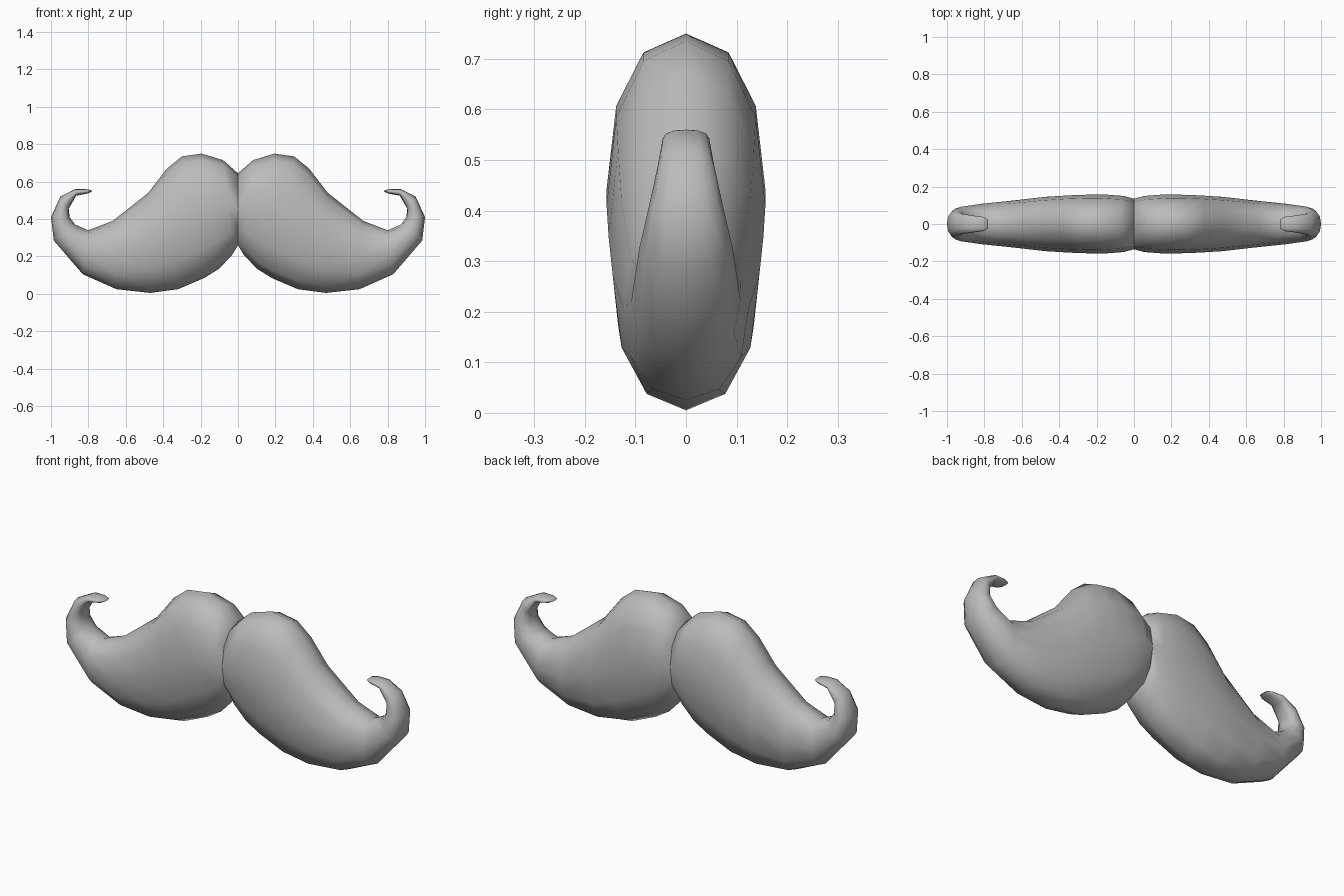
import bpy, bmesh, math
from mathutils import Vector

cube = bpy.data.objects.get("Cube")
if cube:
    bpy.data.objects.remove(cube, do_unlink=True)

mat = bpy.data.materials.new("soft grey")
mat.use_nodes = True
grey = (0.5, 0.5, 0.5, 1)
mat.diffuse_color = grey
mat.node_tree.nodes["Principled BSDF"].inputs["Base Color"].default_value = grey

SIDES = 12
# Ribs from the middle to the curled tip: upper x, z, lower x, z, half depth
RIBS = [
    (0, .645, 0, .26, .135),
    (.08, .715, .03, .21, .15),
    (.195, .75, .10, .135, .157),
    (.30, .735, .18, .085, .157),
    (.38, .67, .32, .025, .153),
    (.48, .54, .47, .005, .145),
    (.67, .39, .65, .025, .124),
    (.80, .34, .83, .105, .108),
    (.87, .37, .985, .285, .092),
    (.90, .41, 1.0, .41, .073),
    (.905, .455, .95, .52, .056),
    (.865, .525, .87, .56, .046),
    (.80, .537, .81, .56, .038),
    (.78, .547, .785, .555, .025),
]


def soft(v):
    # Slightly boxier than a plain ellipse
    return math.copysign(abs(v) ** 0.9, v)


def moustache_half(name, side):
    bm = bmesh.new()
    rings = []
    for ux, uz, lx, lz, depth in RIBS:
        upper, lower = Vector((ux * side, 0, uz)), Vector((lx * side, 0, lz))
        mid, arm = (upper + lower) / 2, (upper - lower) / 2
        ring = []
        for i in range(SIDES):
            a = math.tau * i / SIDES
            p = mid + arm * soft(math.cos(a))
            p.y = depth * soft(math.sin(a))
            ring.append(bm.verts.new(p))
        rings.append(ring)
    for a, b in zip(rings, rings[1:]):
        for i in range(SIDES):
            j = (i + 1) % SIDES
            bm.faces.new((a[i], a[j], b[j], b[i]))
    bm.faces.new(rings[0])
    bm.faces.new(rings[-1])
    bmesh.ops.recalc_face_normals(bm, faces=bm.faces)
    mesh = bpy.data.meshes.new(name)
    bm.to_mesh(mesh)
    bm.free()
    mesh.materials.append(mat)
    obj = bpy.data.objects.new(name, mesh)
    bpy.context.collection.objects.link(obj)
    bpy.ops.object.select_all(action='DESELECT')
    obj.select_set(True)
    bpy.context.view_layer.objects.active = obj
    bpy.ops.object.shade_smooth_by_angle(angle=math.radians(70))


# Two mirrored halves meeting in the middle
moustache_half("moustache_left", 1)
moustache_half("moustache_right", -1)
